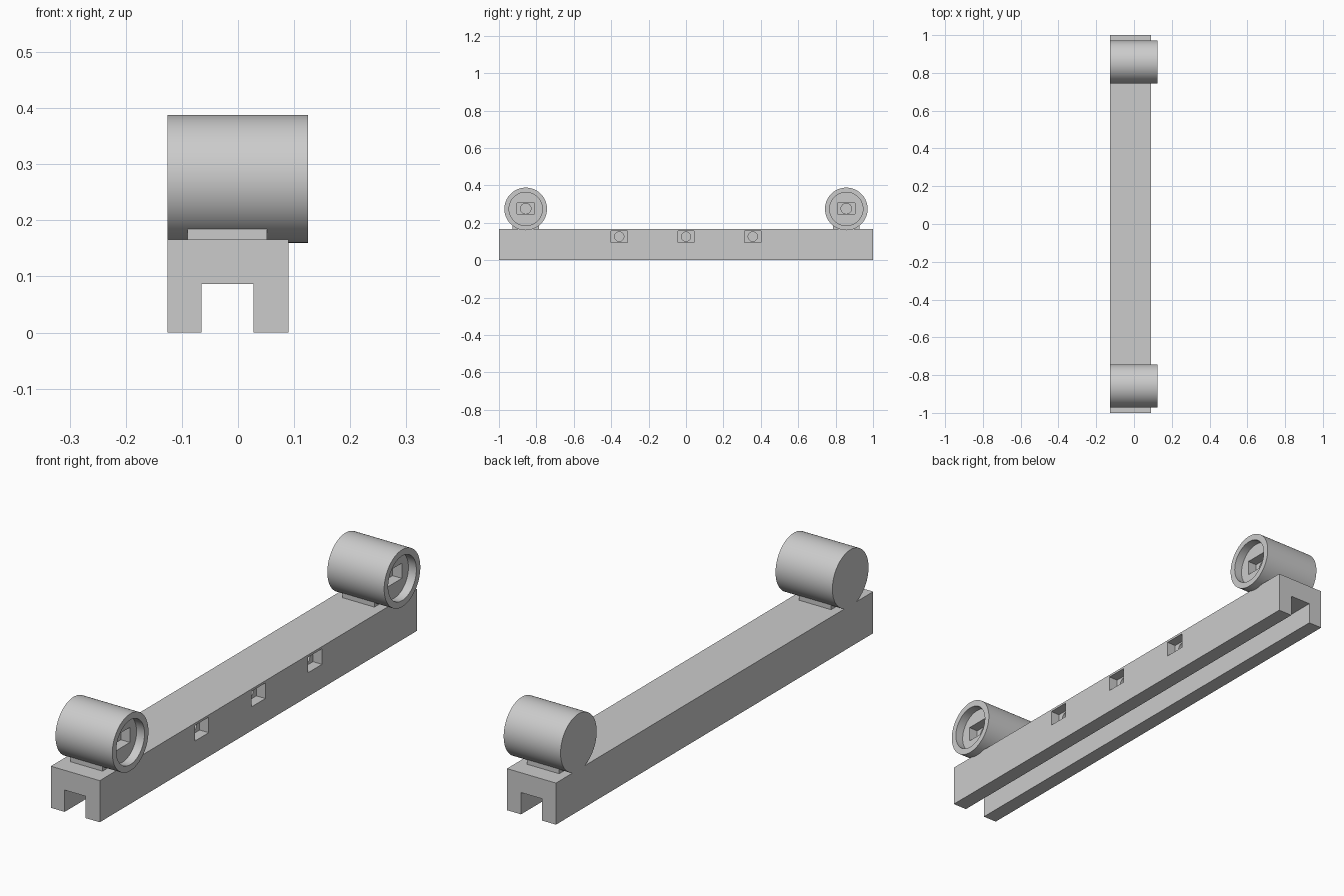
import bpy
import bmesh
from math import pi
from mathutils import Matrix

cube = bpy.data.objects.get("Cube")
if cube:
    bpy.data.objects.remove(cube, do_unlink=True)

grey = bpy.data.materials.new("matte_grey")
grey.use_nodes = True
GREY = (0.6, 0.6, 0.6, 1)
grey.diffuse_color = GREY
grey.node_tree.nodes["Principled BSDF"].inputs["Base Color"].default_value = GREY


def finish(name, bm):
    bmesh.ops.recalc_face_normals(bm, faces=bm.faces)
    mesh = bpy.data.meshes.new(name)
    bm.to_mesh(mesh)
    bm.free()
    mesh.materials.append(grey)
    obj = bpy.data.objects.new(name, mesh)
    bpy.context.collection.objects.link(obj)
    return obj


def box(name, x0, x1, y, width, z0, z1):
    bm = bmesh.new()
    size = Matrix.Diagonal((x1 - x0, width, z1 - z0, 1))
    place = Matrix.Translation(((x0 + x1) / 2, y, (z0 + z1) / 2))
    bmesh.ops.create_cube(bm, size=1, matrix=place @ size)
    return finish(name, bm)


def rod(name, x0, x1, y, z, radius, sides=64):
    bm = bmesh.new()
    place = Matrix.Translation(((x0 + x1) / 2, y, z)) @ Matrix.Rotation(pi / 2, 4, "Y")
    bmesh.ops.create_cone(bm, cap_ends=True, segments=sides, radius1=radius,
                          radius2=radius, depth=x1 - x0, matrix=place)
    return finish(name, bm)


def cut(target, cutter):
    mod = target.modifiers.new("cut", "BOOLEAN")
    mod.operation = "DIFFERENCE"
    mod.solver = "EXACT"
    mod.object = cutter
    bpy.ops.object.select_all(action="DESELECT")
    bpy.context.view_layer.objects.active = target
    target.select_set(True)
    bpy.ops.object.modifier_apply(modifier=mod.name)
    bpy.data.objects.remove(cutter, do_unlink=True)


def cut_socket(target, face_x, y, z, width, height, depth, radius):
    # rectangular pocket with a round bore behind it
    cut(target, box("pocket_cutter", face_x - depth, face_x + 0.02, y, width,
                    z - height / 2, z + height / 2))
    cut(target, rod("bore_cutter", face_x - depth - 0.04, face_x - depth + 0.01,
                    y, z, radius, 32))


def smooth(obj):
    bpy.ops.object.select_all(action="DESELECT")
    bpy.context.view_layer.objects.active = obj
    obj.select_set(True)
    bpy.ops.object.shade_smooth_by_angle(angle=pi / 6)


LEFT, BAR_SIDE, BAR_TOP = -0.126, 0.09, 0.166

# long bar with a channel underneath and three sockets in its side
bar = box("bar", LEFT, BAR_SIDE, 0, 2, 0, BAR_TOP)
cut(bar, box("channel_cutter", -0.065, 0.028, 0, 2.2, -0.1, 0.087))
for y in (-0.357, 0, 0.357):
    cut_socket(bar, BAR_SIDE, y, 0.126, 0.088, 0.062, 0.04, 0.025)
smooth(bar)

# a drum on a small pad at each end
for end, side in (("front", -1), ("back", 1)):
    y = side * 0.857
    drum = rod(end + "_drum", LEFT, 0.125, y, 0.274, 0.114)
    cut(drum, rod("recess_cutter", 0.09, 0.15, y, 0.274, 0.089))
    cut_socket(drum, 0.09, y, 0.276, 0.094, 0.06, 0.04, 0.028)
    smooth(drum)
    box(end + "_pad", -0.09, 0.052, y, 0.142, BAR_TOP - 0.01, 0.19)
